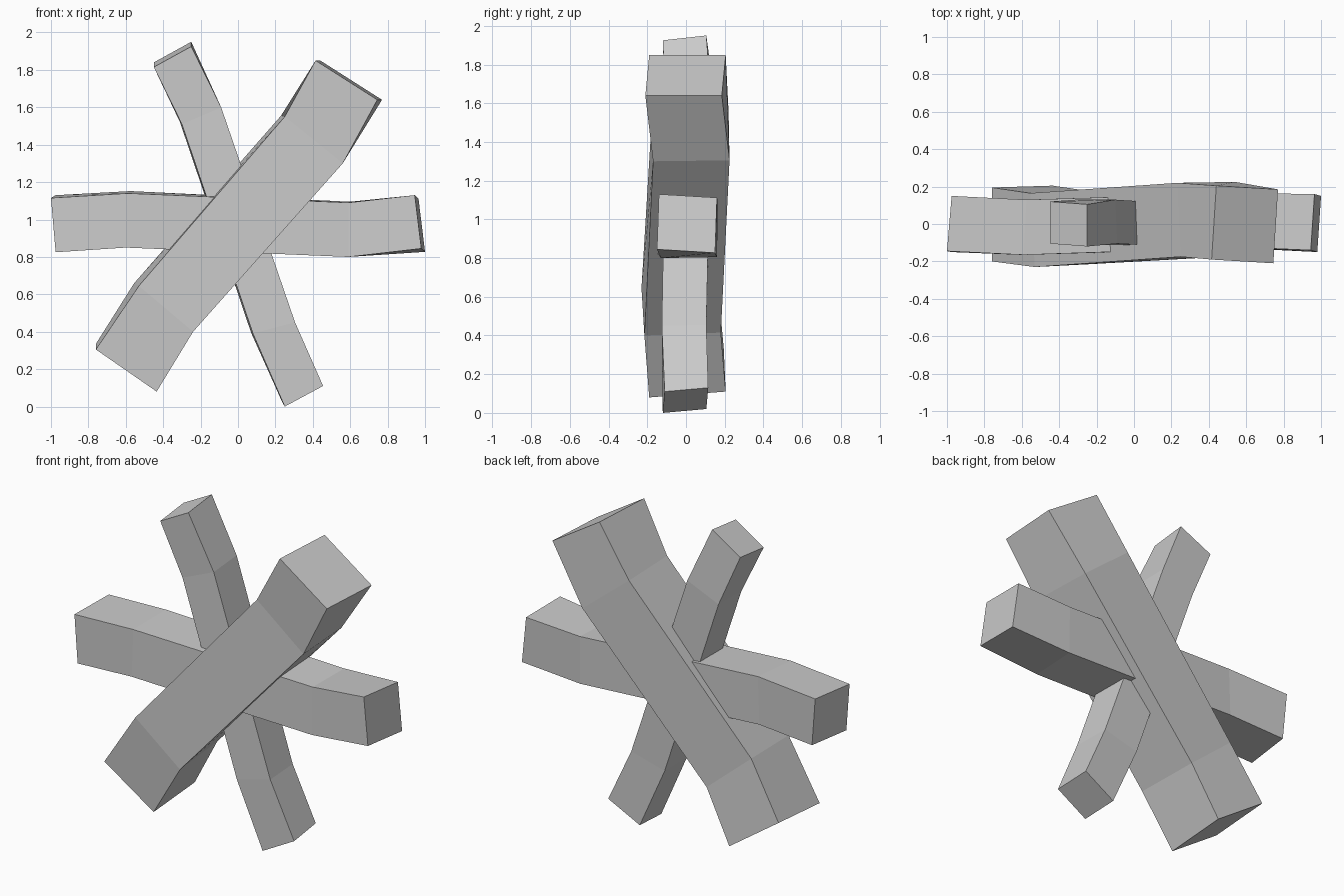
import bpy, bmesh
from mathutils import Vector


def bar(name, rings):
    """Loft a four-sided bar; each ring = two front corners and a front-to-back offset."""
    bm = bmesh.new()
    loops = []
    for p, q, d in rings:
        p, q, d = Vector(p), Vector(q), Vector(d)
        loops.append([bm.verts.new(c) for c in (p, q, q + d, p + d)])
    for a, b in zip(loops, loops[1:]):
        for i in range(4):
            j = (i + 1) % 4
            bm.faces.new((a[i], a[j], b[j], b[i]))
    bm.faces.new(loops[0])
    bm.faces.new(loops[-1])
    bmesh.ops.recalc_face_normals(bm, faces=bm.faces[:])
    mesh = bpy.data.meshes.new(name)
    bm.to_mesh(mesh)
    bm.free()
    obj = bpy.data.objects.new(name, mesh)
    bpy.context.collection.objects.link(obj)
    return obj


# Thick diagonal bar, lower left to upper right
bar("thick_diagonal_bar", [
    ((-0.76, -0.20, 0.305), (-0.435, -0.19, 0.08), (0.0, 0.395, 0.03)),
    ((-0.53, -0.23, 0.645), (-0.24, -0.215, 0.40), (-0.025, 0.395, 0.015)),
    ((0.25, -0.175, 1.55), (0.56, -0.17, 1.30), (-0.02, 0.395, 0.005)),
    ((0.415, -0.19, 1.85), (0.745, -0.21, 1.64), (0.025, 0.395, 0.0)),
])

# Medium horizontal bar, left to right
bar("horizontal_bar", [
    ((-1.0, -0.145, 1.115), (-0.975, -0.15, 0.825), (0.025, 0.295, 0.015)),
    ((-0.59, -0.165, 1.14), (-0.60, -0.165, 0.85), (0.015, 0.295, 0.012)),
    ((0.59, -0.125, 1.09), (0.59, -0.13, 0.80), (0.01, 0.29, 0.005)),
    ((0.945, -0.14, 1.13), (0.98, -0.15, 0.845), (0.02, 0.30, -0.018)),
])

# Thin steep bar, lower right to upper left
bar("thin_steep_bar", [
    ((0.25, -0.12, 0.0), (0.455, -0.11, 0.11), (-0.012, 0.225, 0.02)),
    ((0.08, -0.125, 0.39), (0.305, -0.125, 0.45), (-0.01, 0.23, 0.005)),
    ((-0.30, -0.105, 1.51), (-0.09, -0.105, 1.60), (-0.01, 0.235, 0.01)),
    ((-0.45, -0.105, 1.815), (-0.25, -0.12, 1.925), (0.0, 0.225, 0.025)),
])
